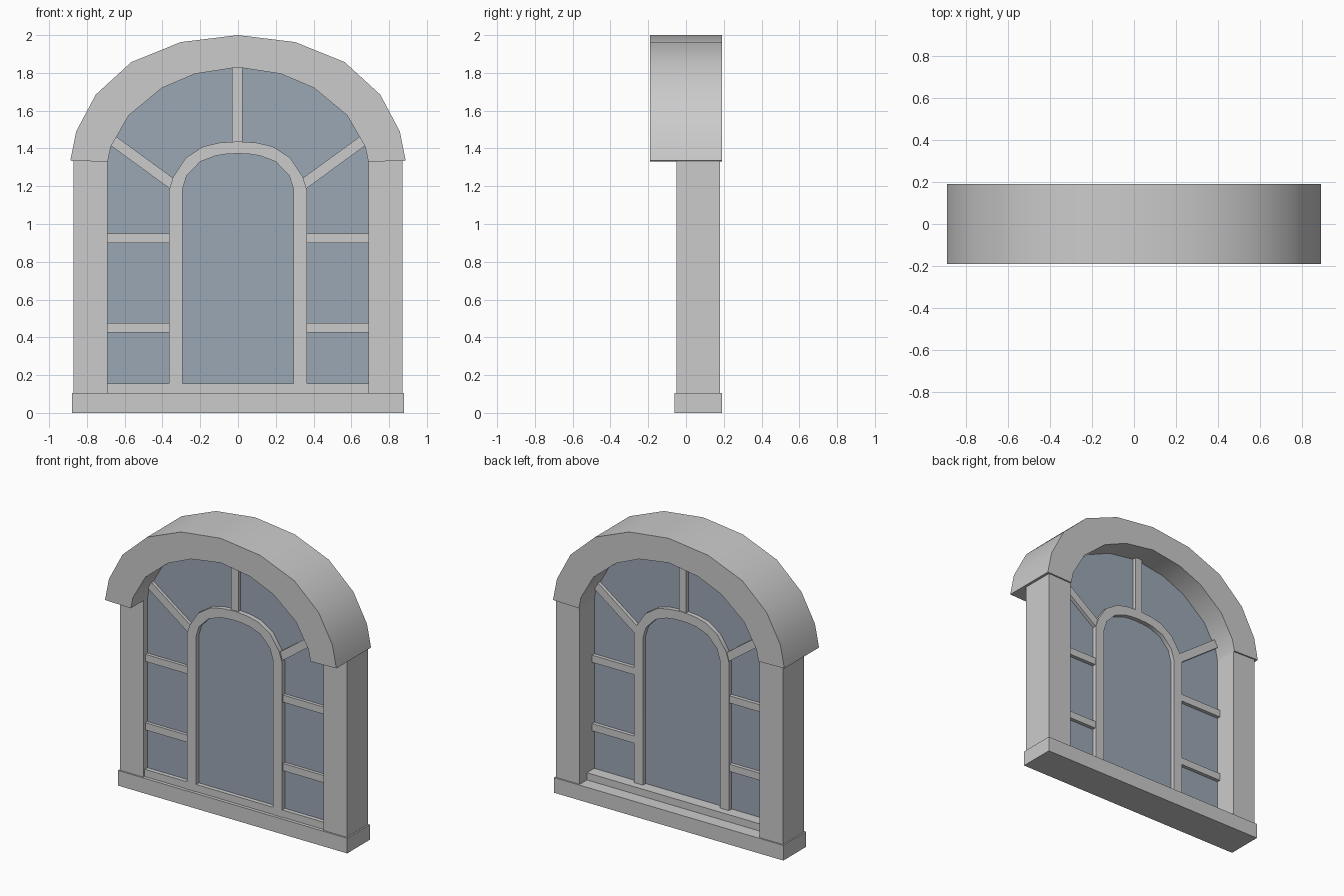
import bpy, bmesh, math
from mathutils import Matrix, Vector

if "Cube" in bpy.data.objects:
    bpy.data.objects.remove(bpy.data.objects["Cube"])


def finish(name, bm, mat=None, smooth=False):
    bmesh.ops.recalc_face_normals(bm, faces=bm.faces)
    me = bpy.data.meshes.new(name)
    bm.to_mesh(me)
    bm.free()
    ob = bpy.data.objects.new(name, me)
    bpy.context.collection.objects.link(ob)
    if mat:
        me.materials.append(mat)
    if smooth:
        bpy.ops.object.select_all(action='DESELECT')
        ob.select_set(True)
        bpy.context.view_layer.objects.active = ob
        bpy.ops.object.shade_smooth_by_angle(angle=math.radians(30))
    return ob


def box(name, x0, x1, y0, y1, z0, z1):
    bm = bmesh.new()
    m = Matrix.Translation(((x0 + x1) / 2, (y0 + y1) / 2, (z0 + z1) / 2))
    m = m @ Matrix.Diagonal((x1 - x0, y1 - y0, z1 - z0, 1))
    bmesh.ops.create_cube(bm, size=1, matrix=m)
    return finish(name, bm)


def bar(name, a, b, width, y0, y1):
    """Straight bar between two (x, z) points."""
    a, b = Vector(a), Vector(b)
    d = (b - a).normalized() * width / 2
    n = Vector((-d.y, d.x))
    bm = bmesh.new()
    extrude(bm, [a + n, b + n, b - n, a - n], y0, y1)
    return finish(name, bm)


def extrude(bm, outline, y0, y1):
    f = bm.faces.new([bm.verts.new((x, y0, z)) for x, z in outline])
    r = bmesh.ops.extrude_face_region(bm, geom=[f])
    vs = [v for v in r["geom"] if isinstance(v, bmesh.types.BMVert)]
    bmesh.ops.translate(bm, verts=vs, vec=(0, y1 - y0, 0))


def full(half):
    """Mirror a right-hand half profile that ends on the centre line."""
    return half + [(-x, z) for x, z in reversed(half[:-1])]


def arch(name, outer, inner, y0, y1):
    """Band between two matching arch profiles, given depth."""
    o, i = full(outer), full(inner)
    bm = bmesh.new()
    rings = [[bm.verts.new((p[0], y, p[1])) for p in q]
             for q, y in ((o, y0), (o, y1), (i, y1), (i, y0))]
    for k in range(len(o) - 1):
        for r in range(4):
            s = rings[(r + 1) % 4]
            bm.faces.new((rings[r][k], rings[r][k + 1], s[k + 1], s[k]))
    for k in (0, -1):
        bm.faces.new([r[k] for r in rings])
    return finish(name, bm, smooth=True)


glass_mat = bpy.data.materials.new("glass_blue")
glass_mat.diffuse_color = (0.33, 0.39, 0.46, 1)
glass_mat.use_nodes = True
glass_mat.node_tree.nodes["Principled BSDF"].inputs["Base Color"].default_value = glass_mat.diffuse_color

# Arched hood
hood_out = [(.888, 1.335), (.857, 1.49), (.753, 1.685), (.565, 1.857), (.303, 1.963), (0, 2)]
hood_in = [(.69, 1.33), (.673, 1.41), (.578, 1.575), (.403, 1.72), (.227, 1.795), (0, 1.83)]
arch("hood", hood_out, hood_in, -.19, .19)

# Sill and bottom rail
box("sill", -.88, .88, -.06, .19, 0, .105)
box("bottom_rail", -.69, .69, -.037, .10, .10, .155)

# Inner arched frame
frame_out = [(.365, .105), (.365, 1.18), (.343, 1.25), (.277, 1.35), (.185, 1.41), (.1, 1.43), (0, 1.437)]
frame_in = [(.295, .105), (.295, 1.18), (.272, 1.255), (.2, 1.33), (.115, 1.362), (.06, 1.37), (0, 1.373)]
arch("inner_frame", frame_out, frame_in, -.04, .05)

# Jambs, horizontal and diagonal glazing bars on both sides
for s, side in ((-1, "left"), (1, "right")):
    box(side + "_jamb", *sorted((s * .69, s * .87)), -.05, .18, .10, 1.345)
    for n, z in enumerate((.45, .925)):
        box(f"{side}_bar_{n + 1}", *sorted((s * .355, s * .695)), -.03, .045, z - .025, z + .025)
    bar(side + "_diagonal_bar", (s * .665, 1.443), (s * .345, 1.21), .056, -.03, .045)
bar("top_bar", (-.004, 1.42), (-.004, 1.83), .055, -.03, .045)

# Glass pane filling the opening
bm = bmesh.new()
extrude(bm, full([(.69, .13)] + hood_in), -.008, .02)
finish("glass", bm, glass_mat)
